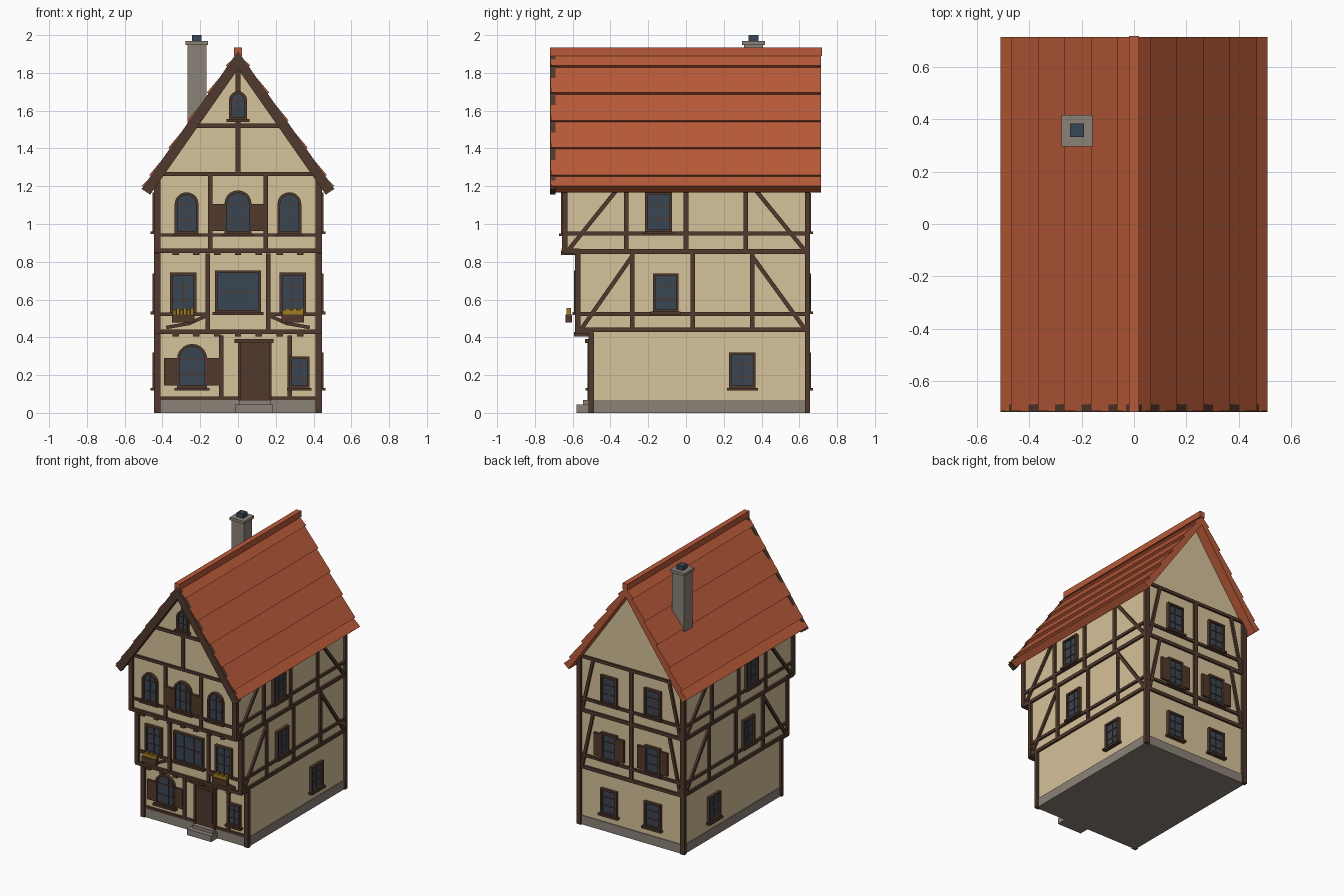
import bpy, bmesh, math
from mathutils import Vector

if "Cube" in bpy.data.objects:
    bpy.data.objects.remove(bpy.data.objects["Cube"])


def mat(name, hexcol):
    lin = [(c / 12.92 if c <= 0.04045 else ((c + 0.055) / 1.055) ** 2.4)
           for c in (int(hexcol[i:i + 2], 16) / 255 for i in (0, 2, 4))]
    m = bpy.data.materials.new(name)
    m.diffuse_color = (*lin, 1)
    m.use_nodes = True
    m.node_tree.nodes["Principled BSDF"].inputs["Base Color"].default_value = m.diffuse_color
    return m


M = {"plaster": mat("cream_plaster", "D5C29A"), "timber": mat("dark_timber", "503A2D"),
     "glass": mat("blue_grey_glass", "384656"), "roof": mat("red_tile", "B85A38"),
     "stone": mat("grey_stone", "8B8277"), "door": mat("door_brown", "513829"),
     "flower": mat("yellow_flowers", "A07E1E")}
PARTS = {}


def prism(part, m, wall, pts, d0, d1):
    """Extrude a (u, z) outline from depth d0 to d1 out of a wall."""
    bm = PARTS.setdefault(part, (bmesh.new(), m))[0]
    a, b = [[bm.verts.new(wall(u, z, d)) for u, z in pts] for d in (d0, d1)]
    n = len(pts)
    fs = [bm.faces.new(a), bm.faces.new(b)]
    fs += [bm.faces.new((a[i], a[(i + 1) % n], b[(i + 1) % n], b[i])) for i in range(n)]
    bmesh.ops.recalc_face_normals(bm, faces=fs)


def rect(part, m, wall, u0, u1, z0, z1, d0, d1):
    prism(part, m, wall, [(u0, z0), (u1, z0), (u1, z1), (u0, z1)], d0, d1)


def bar(wall, p, q, w=0.024, d=0.014):
    p, q = Vector(p), Vector(q)
    t = (q - p).normalized() * w / 2
    n = Vector((-t.y, t.x))
    prism("timber_frame", "timber", wall, [p + n, q + n, q - n, p - n], -0.01, d)


def box(part, m, x0, x1, y0, y1, z0, z1):
    rect(part, m, lambda u, z, d: (u, d, z), x0, x1, z0, z1, y0, y1)


def front(y0):
    return lambda u, z, d: (u, y0 - d, z)


def side(s):
    return lambda u, z, d: (s * (0.43 + d), u, z)


def back(u, z, d):
    return (u, 0.64 + d, z)


def outline(c, hw, z0, z1, arch):
    pts = [(c - hw, z0), (c + hw, z0)]
    if not arch:
        return pts + [(c + hw, z1), (c - hw, z1)]
    return pts + [(c + hw * math.cos(math.pi * i / 10), z1 - hw + hw * math.sin(math.pi * i / 10))
                  for i in range(11)]


def window(wall, c, hw, z0, z1, arch=False, cols=2, rows=3, shutter=0, sz=None, sill=True):
    f = 0.014
    o, n = outline(c, hw, z0, z1, arch), outline(c, hw - f, z0 + f, z1 - f, arch)
    for i in range(len(o)):
        j = (i + 1) % len(o)
        prism("window_frames", "timber", wall, [o[i], o[j], n[j], n[i]], -0.005, 0.022)
    prism("window_glass", "glass", wall, n, -0.005, 0.008)
    top = z1 - hw if arch else z1
    for k in range(1, cols):
        u = c - hw + 2 * hw * k / cols
        rect("window_bars", "timber", wall, u - .003, u + .003, z0 + f, z1 - f, 0, 0.013)
    for k in range(1, rows + arch):
        z = z0 + (top - z0) * k / rows
        rect("window_bars", "timber", wall, c - hw + f, c + hw - f, z - .003, z + .003, 0, 0.013)
    if sill:
        rect("window_sills", "timber", wall, c - hw - .012, c + hw + .012, z0 - .012, z0 + .003, 0, 0.032)
    if shutter:
        for s in (-1, 1):
            u0, u1 = sorted((c + s * hw, c + s * (hw + shutter)))
            rect("shutters", "door", wall, u0, u1, z0 + .015, sz or z1, 0, 0.018)


# Storeys, each jutting further forward, with corner posts
FLOORS = [(-0.50, 0, 0.43), (-0.57, 0.425, 0.855), (-0.64, 0.85, 1.265)]
for y0, z0, z1 in FLOORS:
    box("walls", "plaster", -.43, .43, y0, .64, z0 + (0.02 if z0 == 0 else 0), z1)
    for s in (-1, 1):
        x0, x1 = sorted((s * .41, s * .446))
        box("corner_posts", "timber", x0, x1, y0 - .017, y0 + .012, z0, z1 - .005)
        box("corner_posts", "timber", x0, x1, .63, .657, z0, z1 - .005)
prism("gable_walls", "plaster", front(0), [(-.43, 1.26), (.43, 1.26), (0, 1.875)], -.64, .64)
box("plinth", "stone", -.436, .436, -.507, .647, 0, .067)
box("door_step", "stone", -.015, .185, -.58, -.5, 0, .045)
box("door_step_upper", "stone", .005, .175, -.545, -.5, .04, .068)

# Ground floor front
g, m, t = (front(f[0]) for f in FLOORS)
bar(g, (-.41, .078), (0, .078), .018)
bar(g, (.175, .078), (.41, .078), .018)
for x in (-.088, .275):
    bar(g, (x, .08), (x, .41))
rect("door", "door", g, .01, .168, .066, .375, 0, .012)
rect("door_panels", "timber", g, .03, .148, .1, .34, 0, .017)
for x in (.006, .17):
    bar(g, (x, .066), (x, .375), .014, .022)
rect("door_lintel", "timber", g, -.018, .188, .37, .392, 0, .035)
window(g, -.243, .08, .13, .365, True, 3, 2, .068, .29)
window(g, .325, .053, .13, .298)

# Jetty beams and joist ends
for w, z, n in ((m, .427, 7), (t, .857, 7)):
    rect("jetty_beams", "timber", w, -.44, .44, z - .01, z + .014, -.075, .018)
    for i in range(n):
        x = -.33 + .66 * i / (n - 1)
        rect("joist_ends", "timber", w, x - .017, x + .017, z - .022, z, -.07, .022)

# Middle floor front
for s in (-1, 1):
    bar(m, (s * .16, .44), (s * .16, .845))
    bar(m, (s * .41, .522), (s * .16, .522), .02)
    bar(m, (s * .38, .452), (s * .25, .475), .018)
    bar(m, (s * .26, .473), (s * .165, .515), .018)
    window(m, s * .29, .069, .53, .742, sill=False)
    # flower boxes
    c = s * .29
    box("flower_boxes", "timber", c - .06, c + .06, -.637, -.604, .478, .522)
    for i in range(6):
        x, h = c - .046 + i * .0185, .546 + .008 * (i % 2)
        box("flowers", "flower", x - .009, x + .009, -.632, -.608, .515, h)
window(m, 0, .122, .53, .755, False, 3, 2)

# Upper floor front
for s in (-1, 1):
    bar(t, (s * .147, .865), (s * .147, 1.26))
    window(t, s * .272, .063, .948, 1.168, True, 2, 2)
bar(t, (-.41, .942), (.41, .942), .018)
bar(t, (-.43, 1.264), (.43, 1.264), .02)
window(t, 0, .072, .948, 1.178, True, 3, 2, .078, 1.105)

# Gable timbers and attic window
bar(t, (-.235, 1.52), (.235, 1.52), .022)
bar(t, (0, 1.27), (0, 1.54))
bar(t, (0, 1.69), (0, 1.85))
window(t, 0, .048, 1.553, 1.703, True, 2, 2)

# Side walls, mirrored
for s in (-1, 1):
    w = side(s)
    window(w, .298, .07, .13, .32)
    window(w, -.108, .068, .533, .738)
    window(w, -.145, .071, .958, 1.168)
    for y0, beam, rail, top, posts, inner in (
            (-.57, .44, .524, .85, (-.285, .035, .35), (-.285, .35)),
            (-.64, .855, .95, 1.25, (-.317, 0, .317), (-.327, .327))):
        bar(w, (y0, beam), (.64, beam), .025)
        bar(w, (y0, rail), (.64, rail), .02)
        for y in posts:
            bar(w, (y, beam), (y, top))
        bar(w, (y0 + .02, beam + .01), (inner[0], top - .02), .022)
        bar(w, (.625, beam + .01), (inner[1], top - .02), .022)

# Back wall
for z, wd in ((.435, .025), (.524, .02), (.857, .025), (.947, .02), (1.258, .022)):
    bar(back, (-.43, z), (.43, z), wd)
for z0, z1 in ((.44, .85), (.86, 1.25)):
    bar(back, (0, z0), (0, z1), .03)
    for s in (-1, 1):
        bar(back, (s * .405, z0), (s * .315, z1), .022)
for s in (-1, 1):
    window(back, s * .18, .068, .13, .32)
    window(back, s * .18, .064, .535, .738, shutter=.06, sz=.72)
    window(back, s * .18, .068, .958, 1.165)

# Tiled roof: one stepped profile, then bargeboards and ridge
SL, APEX = 1.43, 1.9
nx, nz = .82, .573


def on_roof(x, off):
    return (x + off * nx, APEX - SL * x + off * nz)


half = []
steps = [0, .05, .15, .253, .353, .455, .495]
for a, b in zip(steps, steps[1:]):
    half += [on_roof(a, .002), on_roof(b, .018)]
half += [(.468, 1.168)]
under = [(0, APEX - .065)]
prof = [(0, APEX)] + half[1:] + under + [(-x, z) for x, z in reversed(half[1:])]
prism("tiled_roof", "roof", front(0), prof, -.715, .715)
for s in (-1, 1):
    prism("bargeboards", "timber", front(-.69),
          [(0, 1.915), (s * .51, 1.186), (s * .465, 1.155), (0, 1.82)], 0, .03)
box("ridge_cap", "roof", -.02, .02, -.72, .72, 1.89, 1.935)

# Chimney
box("chimney", "stone", -.268, -.168, .308, .408, 1.45, 1.95)
box("chimney_cap", "stone", -.278, -.158, .297, .417, 1.948, 1.968)
box("chimney_pot", "glass", -.244, -.192, .332, .384, 1.965, 2.0)

# Turn the gathered parts into objects
for name, (bm, m_) in PARTS.items():
    me = bpy.data.meshes.new(name)
    bm.to_mesh(me)
    bm.free()
    me.materials.append(M[m_])
    bpy.context.collection.objects.link(bpy.data.objects.new(name, me))
